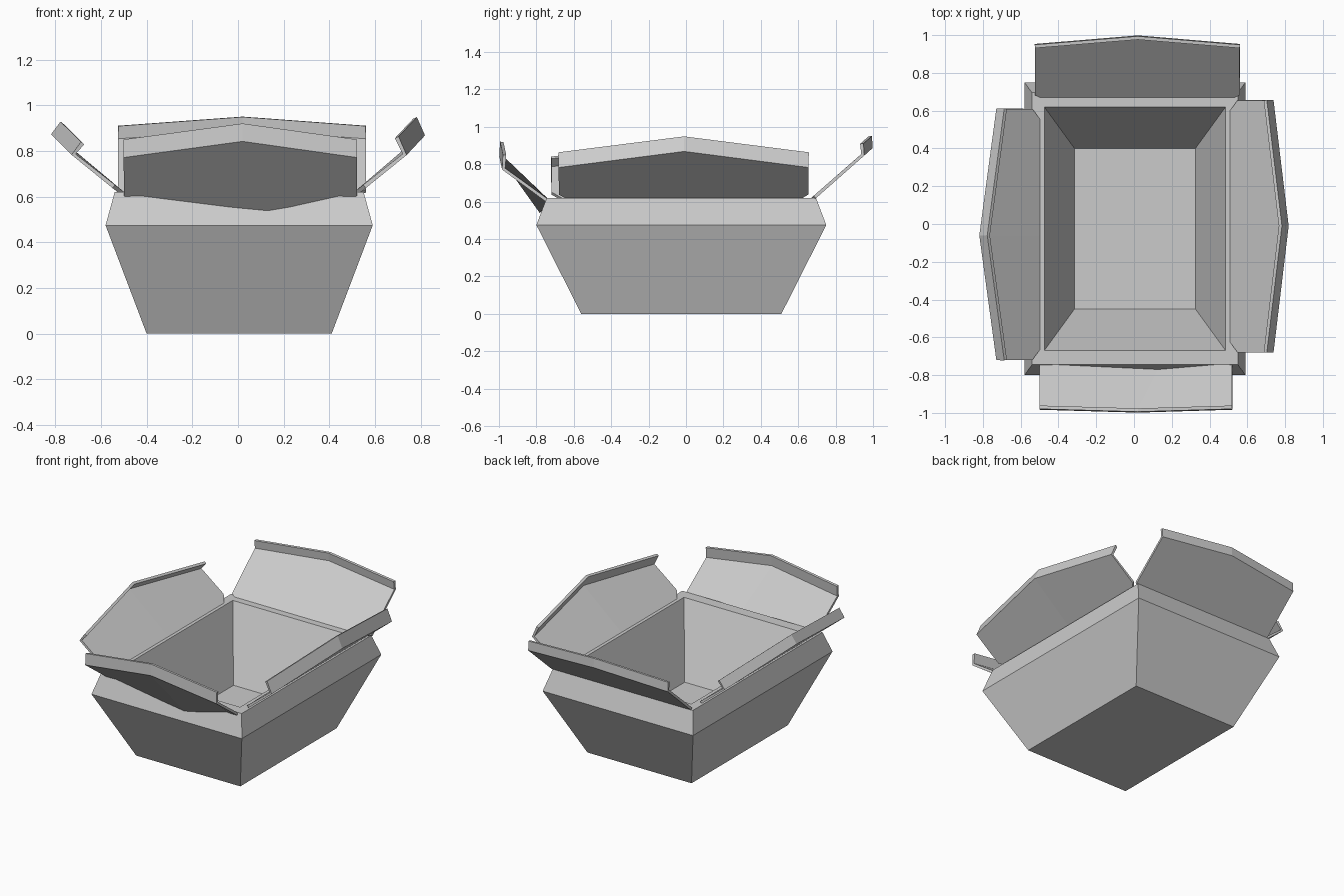
import bpy
import bmesh
from mathutils import Vector

cube = bpy.data.objects.get("Cube")
if cube:
    bpy.data.objects.remove(cube, do_unlink=True)

# Single card colour
card = bpy.data.materials.new("grey_card")
card.use_nodes = True
grey = (0.6, 0.6, 0.6, 1)
card.diffuse_color = grey
card.node_tree.nodes["Principled BSDF"].inputs["Base Color"].default_value = grey


def finish(name, bm):
    """Turn a bmesh into a flat-shaded object in the card colour."""
    bmesh.ops.recalc_face_normals(bm, faces=bm.faces[:])
    mesh = bpy.data.meshes.new(name)
    bm.to_mesh(mesh)
    bm.free()
    mesh.materials.append(card)
    obj = bpy.data.objects.new(name, mesh)
    bpy.context.collection.objects.link(obj)
    return obj


def build_box(name, center, rings):
    """Loft rectangles (half width, half depth, height) into a closed shell."""
    bm = bmesh.new()
    loops = []
    for half_x, half_y, z in rings:
        corners = ((-1, -1), (1, -1), (1, 1), (-1, 1))
        loops.append([bm.verts.new((center[0] + sx * half_x, center[1] + sy * half_y, z))
                      for sx, sy in corners])
    for lower, upper in zip(loops, loops[1:]):
        for i in range(4):
            j = (i + 1) % 4
            bm.faces.new((lower[i], lower[j], upper[j], upper[i]))
    bm.faces.new(loops[0])
    bm.faces.new(loops[-1])
    return finish(name, bm)


def build_flap(name, place, span, hinge, corner, peak, lip, shoulder=0.2, keel=None):
    """Pointed flap with a folded lip; points are (along, outward, height)."""
    bm = bmesh.new()

    def vert(along, out, z):
        return bm.verts.new(place(along, out, z))

    hinge, corner = Vector(hinge), Vector(corner)
    neck = hinge.lerp(corner, shoulder)
    middle = vert(*(keel or (peak[0], *hinge)))
    tip = vert(*peak)
    lip_tip = vert(peak[0], peak[1] + lip[0], peak[2] + lip[1])
    for end, inward in zip(span, (1, -1)):
        root = vert(end + inward * 0.06, *hinge)
        side = vert(end, *neck)
        outer = vert(end, *corner)
        lip_end = vert(end, *(corner + Vector(lip)))
        bm.faces.new((middle, root, side, outer, tip))
        bm.faces.new((tip, outer, lip_end, lip_tip))
    obj = finish(name, bm)
    thickness = obj.modifiers.new("thickness", "SOLIDIFY")
    thickness.thickness = 0.018
    thickness.offset = 0
    return obj


# Tapered box: base, waist, outer rim, inner rim, inner floor
build_box("box_body", (0.005, -0.025), (
    (0.405, 0.535, 0),
    (0.585, 0.775, 0.475),
    (0.545, 0.72, 0.62),
    (0.48, 0.645, 0.62),
    (0.32, 0.425, 0.15),
))

# Four open flaps
build_flap("right_flap", lambda a, o, z: (-o, a, z), (-0.72, 0.61),
           (0.5, 0.61), (0.72, 0.785), (-0.06, 0.81, 0.873), (-0.04, 0.05))
build_flap("left_flap", lambda a, o, z: (o, a, z), (-0.68, 0.655),
           (0.51, 0.61), (0.73, 0.785), (-0.01, 0.81, 0.87), (-0.035, 0.075))
build_flap("back_flap", lambda a, o, z: (a, o, z), (-0.525, 0.56),
           (0.66, 0.6), (0.945, 0.85), (0.02, 0.99, 0.89), (-0.005, 0.06), shoulder=0.1)
build_flap("front_flap", lambda a, o, z: (a, -o, z), (-0.5, 0.52),
           (0.735, 0.6), (0.975, 0.775), (0.02, 0.99, 0.845), (-0.005, 0.075),
           shoulder=0.05, keel=(0.13, 0.775, 0.545))
